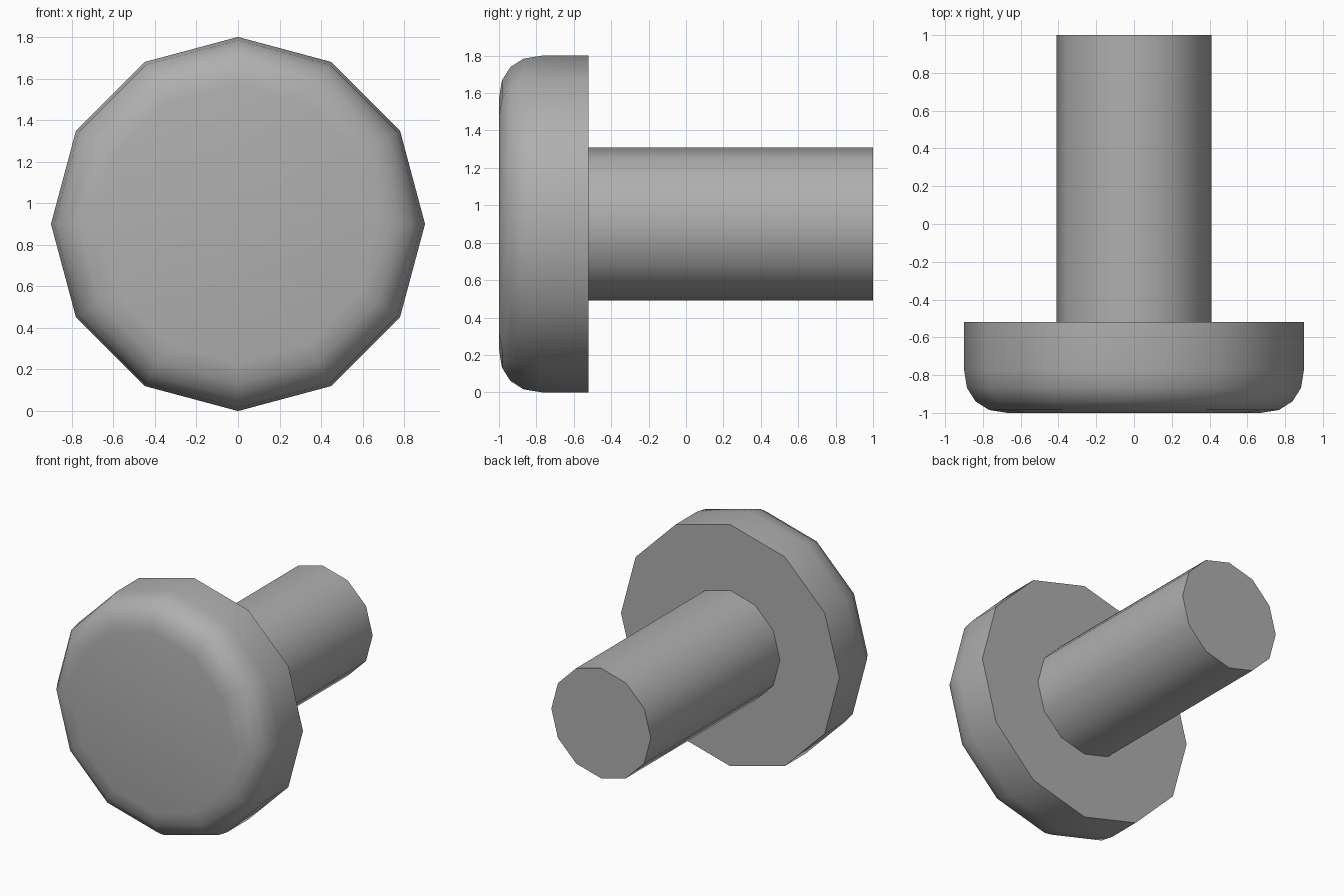
import bpy, bmesh
from math import sin, cos, pi, radians

if "Cube" in bpy.data.objects:
    bpy.data.objects.remove(bpy.data.objects["Cube"])

SIDES = 12
HEAD_R, SHAFT_R, FILLET = 0.9, 0.41, 0.23
FRONT, SHOULDER, BACK = -1.0, -0.52, 1.0
POWER = 0.89  # slightly fuller than a circular fillet

# Half profile (radius, y): rounded front edge, flat shoulder, shaft
profile = [(HEAD_R - FILLET + FILLET * sin(i * pi / 8) ** POWER,
            FRONT + FILLET - FILLET * max(cos(i * pi / 8), 0) ** POWER)
           for i in range(5)]
profile += [(HEAD_R, SHOULDER), (SHAFT_R, SHOULDER), (SHAFT_R, BACK)]

# Lathe the profile around the y axis
bm = bmesh.new()
rings = []
for r, y in profile:
    rings.append([bm.verts.new((r * cos(2 * pi * k / SIDES), y,
                                HEAD_R + r * sin(2 * pi * k / SIDES)))
                  for k in range(SIDES)])
for a, b in zip(rings, rings[1:]):
    for k in range(SIDES):
        n = (k + 1) % SIDES
        bm.faces.new((a[k], a[n], b[n], b[k]))

# Flat front and shaft end caps
bm.faces.new(rings[0])
bm.faces.new(rings[-1])
bmesh.ops.recalc_face_normals(bm, faces=bm.faces)

mesh = bpy.data.meshes.new("knob_with_shaft")
bm.to_mesh(mesh)
bm.free()
knob = bpy.data.objects.new("knob_with_shaft", mesh)
bpy.context.collection.objects.link(knob)

# Dark grey
grey = bpy.data.materials.new("dark_grey")
grey.diffuse_color = (0.43, 0.43, 0.43, 1)
grey.use_nodes = True
grey.node_tree.nodes["Principled BSDF"].inputs["Base Color"].default_value = grey.diffuse_color
mesh.materials.append(grey)

# Smooth sides, sharp shoulder and shaft end
bpy.context.view_layer.objects.active = knob
knob.select_set(True)
bpy.ops.object.shade_smooth_by_angle(angle=radians(40))
